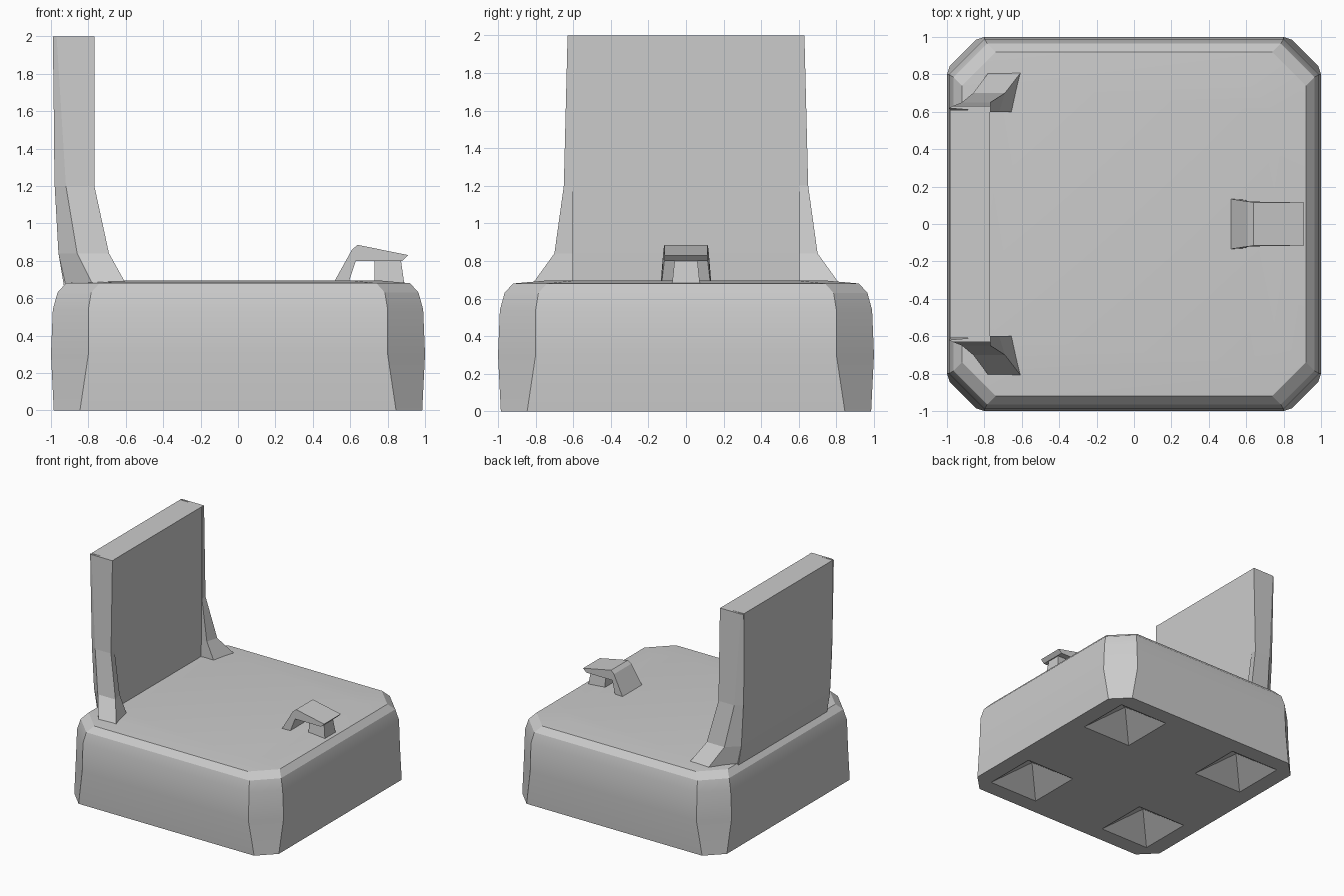
import bpy, bmesh, math

if "Cube" in bpy.data.objects:
    bpy.data.objects.remove(bpy.data.objects["Cube"], do_unlink=True)

grey = bpy.data.materials.new("plain grey")
grey.use_nodes = True
grey.diffuse_color = (0.6, 0.6, 0.6, 1)
grey.node_tree.nodes["Principled BSDF"].inputs["Base Color"].default_value = grey.diffuse_color


def loft(name, rings, smooth=None):
    """Skin a stack of matching rings and cap both ends."""
    bm = bmesh.new()
    loops = [[bm.verts.new(p) for p in ring] for ring in rings]
    n = len(loops[0])
    for a, b in zip(loops, loops[1:]):
        for i in range(n):
            j = (i + 1) % n
            bm.faces.new((a[i], a[j], b[j], b[i]))
    bm.faces.new(loops[0])
    bm.faces.new(loops[-1])
    bmesh.ops.recalc_face_normals(bm, faces=bm.faces)
    mesh = bpy.data.meshes.new(name)
    bm.to_mesh(mesh)
    bm.free()
    mesh.materials.append(grey)
    obj = bpy.data.objects.new(name, mesh)
    bpy.context.collection.objects.link(obj)
    if smooth:
        bpy.ops.object.select_all(action="DESELECT")
        bpy.context.view_layer.objects.active = obj
        obj.select_set(True)
        bpy.ops.object.shade_smooth_by_angle(angle=math.radians(smooth))
    return obj


def octagon(half, cut, z):
    h, c = half, half - cut
    return [(h, -c, z), (h, c, z), (c, h, z), (-c, h, z),
            (-h, c, z), (-h, -c, z), (-c, -h, z), (c, -h, z)]


def rect(x0, x1, y, z):
    return [(x0, -y, z), (x1, -y, z), (x1, y, z), (x0, y, z)]


# Chunky seat block with cut corners and a softened top rim
seat = loft("seat", [octagon(0.985, 0.14, 0), octagon(1.0, 0.2, 0.3),
                     octagon(0.99, 0.19, 0.54), octagon(0.965, 0.18, 0.63),
                     octagon(0.92, 0.18, 0.68), octagon(0.75, 0.15, 0.695)], 25)

# Four pyramid hollows under the seat corners
for sx in (-1, 1):
    for sy in (-1, 1):
        x, y, r = sx * 0.6, sy * 0.6, 0.24
        rings = [[(x + dx * s, y + dy * s, z) for dx, dy in
                  ((-1, -1), (1, -1), (1, 1), (-1, 1))]
                 for s, z in ((r * 1.2, -0.034), (0.002, 0.17))]
        cutter = loft("hollow_cutter", rings)
        cutter.hide_render = True
        cutter.hide_set(True)
        cutter.display_type = "WIRE"
        mod = seat.modifiers.new("hollow", "BOOLEAN")
        mod.operation = "DIFFERENCE"
        mod.solver = "EXACT"
        mod.object = cutter

# Upright back panel
loft("back_panel", [rect(-0.93, -0.78, 0.61, 0.66), rect(-0.96, -0.775, 0.61, 0.84),
                    rect(-0.985, -0.77, 0.61, 1.4), rect(-0.985, -0.77, 0.61, 2)])

# Flared side braces of the back, mirrored across y
profile = [(0.66, [(-0.93, 0.6), (-0.77, 0.82), (-0.59, 0.83), (-0.64, 0.6)]),
           (0.84, [(-0.96, 0.61), (-0.86, 0.7), (-0.69, 0.7), (-0.72, 0.6)]),
           (1.2, [(-0.98, 0.61), (-0.92, 0.65), (-0.768, 0.65), (-0.768, 0.6)]),
           (2.0, [(-0.99, 0.62), (-0.97, 0.63), (-0.768, 0.63), (-0.768, 0.6)])]
for side, label in ((1, "rear"), (-1, "front")):
    loft(label + "_brace", [[(x, y * side, z) for x, y in pts] for z, pts in profile])

# Low handle: a sloped arm folded into a flat grip
arm = [(0.51, 0.68, 0.135), (0.61, 0.86, 0.12), (0.64, 0.885, 0.115), (0.91, 0.83, 0.115),
       (0.88, 0.8, 0.115), (0.63, 0.8, 0.115), (0.59, 0.68, 0.13)]
loft("handle", [[(x, y * s, z) for x, z, y in arm] for s in (-1, 1)])

# Small post under the grip
loft("handle_post", [rect(0.73, 0.89, 0.075, 0.67), rect(0.73, 0.87, 0.06, 0.81)])
